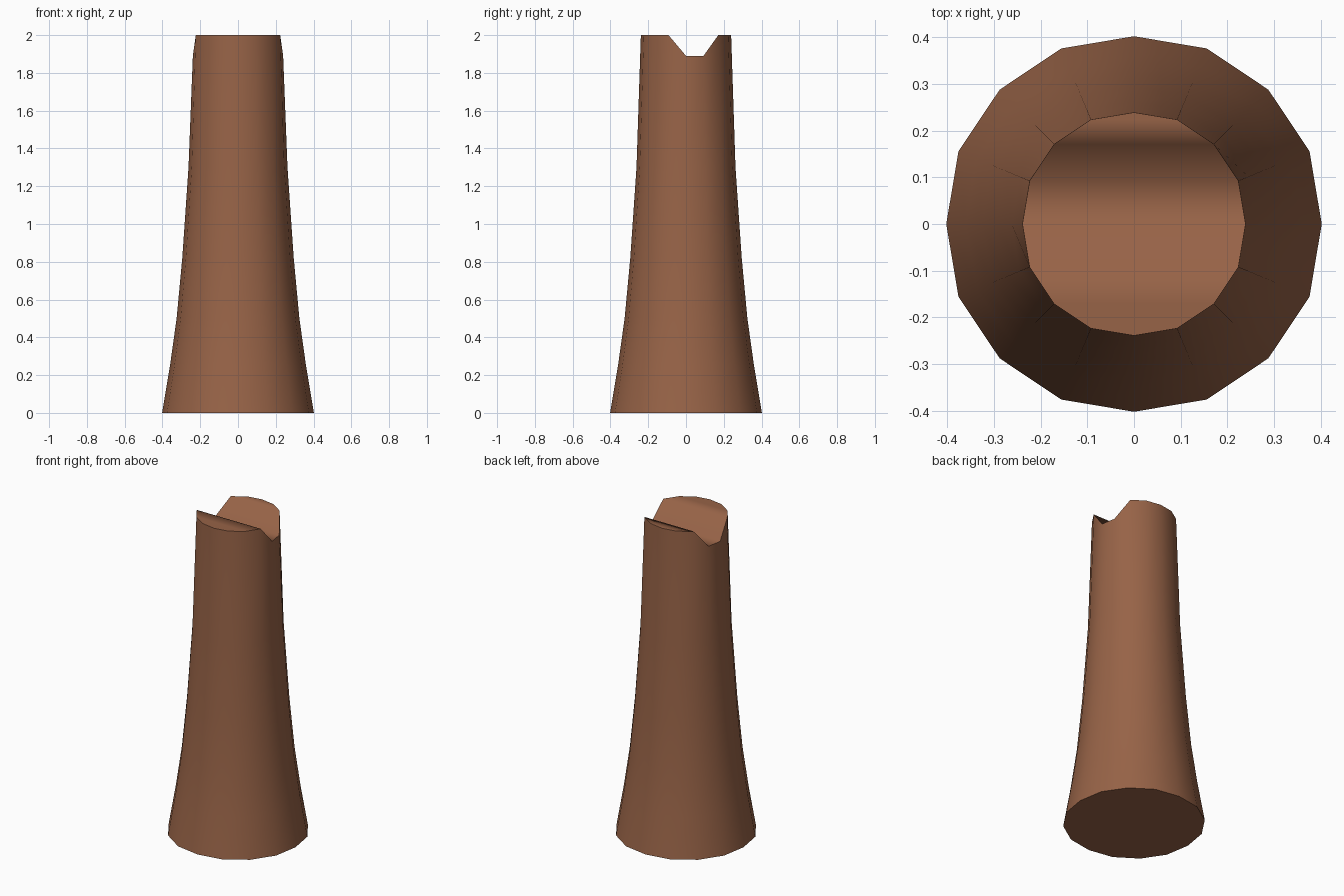
import bpy, bmesh, math

if "Cube" in bpy.data.objects:
    bpy.data.objects.remove(bpy.data.objects["Cube"])

SIDES = 16
# flared profile: height, radius
PROFILE = [(0, 0.402), (0.25, 0.36), (0.5, 0.325), (0.82, 0.295), (1.3, 0.262)]
TOP_R = 0.239

clay = bpy.data.materials.new("warm brown")
clay.diffuse_color = (0.31, 0.125, 0.063, 1)
clay.use_nodes = True
clay.node_tree.nodes["Principled BSDF"].inputs["Base Color"].default_value = clay.diffuse_color


def ring_xy(i, r):
    # corners between the four axis points bulge very slightly
    a = 2 * math.pi * i / SIDES
    bulge = 1.0 if i % 4 == 0 else 1.012
    return r * bulge * math.cos(a), r * bulge * math.sin(a)


def top_height(y):
    # saddle notch running across x
    return 1.89 if -0.05 < y < 0.13 else 2.0


bm = bmesh.new()
rings = [[bm.verts.new((*ring_xy(i, r), z)) for i in range(SIDES)] for z, r in PROFILE]
top = []
for i in range(SIDES):
    x, y = ring_xy(i, TOP_R)
    top.append(bm.verts.new((x, y, top_height(y))))
rings.append(top)

# wall
for lo, hi in zip(rings, rings[1:]):
    for i in range(SIDES):
        j = (i + 1) % SIDES
        bm.faces.new((lo[i], lo[j], hi[j], hi[i]))
# base
bm.faces.new(rings[0][::-1])
# notched cap: strips joining left and right corners at equal y
right = [top[i % SIDES] for i in range(-4, 5)]
left = [top[(8 - i) % SIDES] for i in range(-4, 5)]
for k in range(8):
    quad = [right[k], right[k + 1], left[k + 1], left[k]]
    bm.faces.new(list(dict.fromkeys(quad)))
bmesh.ops.recalc_face_normals(bm, faces=bm.faces[:])

mesh = bpy.data.meshes.new("notched_post")
bm.to_mesh(mesh)
bm.free()
mesh.materials.append(clay)
post = bpy.data.objects.new("notched_post", mesh)
bpy.context.collection.objects.link(post)
bpy.context.view_layer.objects.active = post
post.select_set(True)
bpy.ops.object.shade_smooth_by_angle(angle=math.radians(62))
